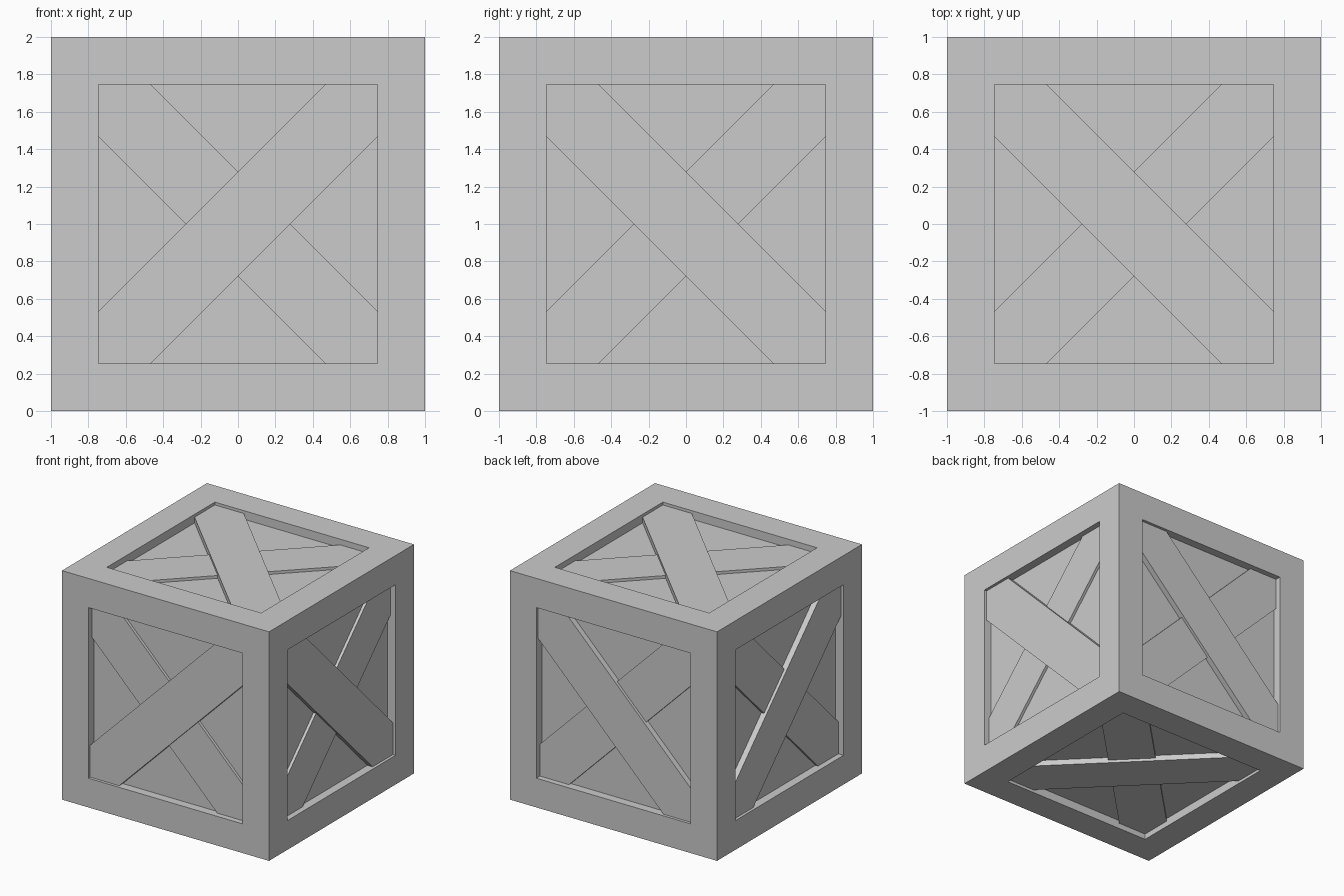
import bpy, bmesh
from mathutils import Vector

if "Cube" in bpy.data.objects:
    bpy.data.objects.remove(bpy.data.objects["Cube"])

FRAME = 0.255                 # width of the border on each face
H = 1 - FRAME                 # half size of the recessed panel
W = 0.28                      # diagonal brace: half width measured along the panel edge
PANEL, LOWER, UPPER = 0.075, 0.05, 0.025   # depths below the frame surface


def add_object(name, bm):
    bmesh.ops.recalc_face_normals(bm, faces=bm.faces)
    mesh = bpy.data.meshes.new(name)
    bm.to_mesh(mesh)
    bm.free()
    obj = bpy.data.objects.new(name, mesh)
    obj.location = (0, 0, 1)
    bpy.context.collection.objects.link(obj)
    return obj


# Crate body: cube with a recessed panel in every face
bm = bmesh.new()
bmesh.ops.create_cube(bm, size=2)
panels = list(bm.faces)
bmesh.ops.inset_individual(bm, faces=panels, thickness=FRAME, use_even_offset=True)
panels = bmesh.ops.extrude_discrete_faces(bm, faces=panels)["faces"]
bm.normal_update()
for f in panels:
    bmesh.ops.translate(bm, verts=f.verts, vec=-f.normal * PANEL)
add_object("crate_body", bm)


# Diagonal brace clipped to the panel square, mirrored to the opposite face
def brace(name, axis, slope, depth):
    u, v = [i for i in range(3) if i != axis]
    outline = [(-H, -H), (W - H, -H), (H, H - W), (H, H), (H - W, H), (-H, W - H)]
    bm = bmesh.new()
    verts = []
    for a, b in outline:
        p = Vector((0, 0, 0))
        p[u], p[v], p[axis] = a, b * slope, 1 - PANEL - 0.01
        verts.append(bm.verts.new(p))
    base = bm.faces.new(verts)
    top = bmesh.ops.extrude_face_region(bm, geom=[base], use_keep_orig=True)["geom"]
    for vert in top:
        if isinstance(vert, bmesh.types.BMVert):
            vert.co[axis] = 1 - depth
    obj = add_object(name, bm)
    mirror = obj.modifiers.new("opposite_face", "MIRROR")
    mirror.use_axis = [i == axis for i in range(3)]
    mirror.use_mirror_merge = False


# One upper and one lower brace per pair of faces
for label, axis, slope in (("side", 0, -1), ("front_back", 1, 1), ("top_bottom", 2, -1)):
    brace(label + "_upper_brace", axis, slope, UPPER)
    brace(label + "_lower_brace", axis, -slope, LOWER)
